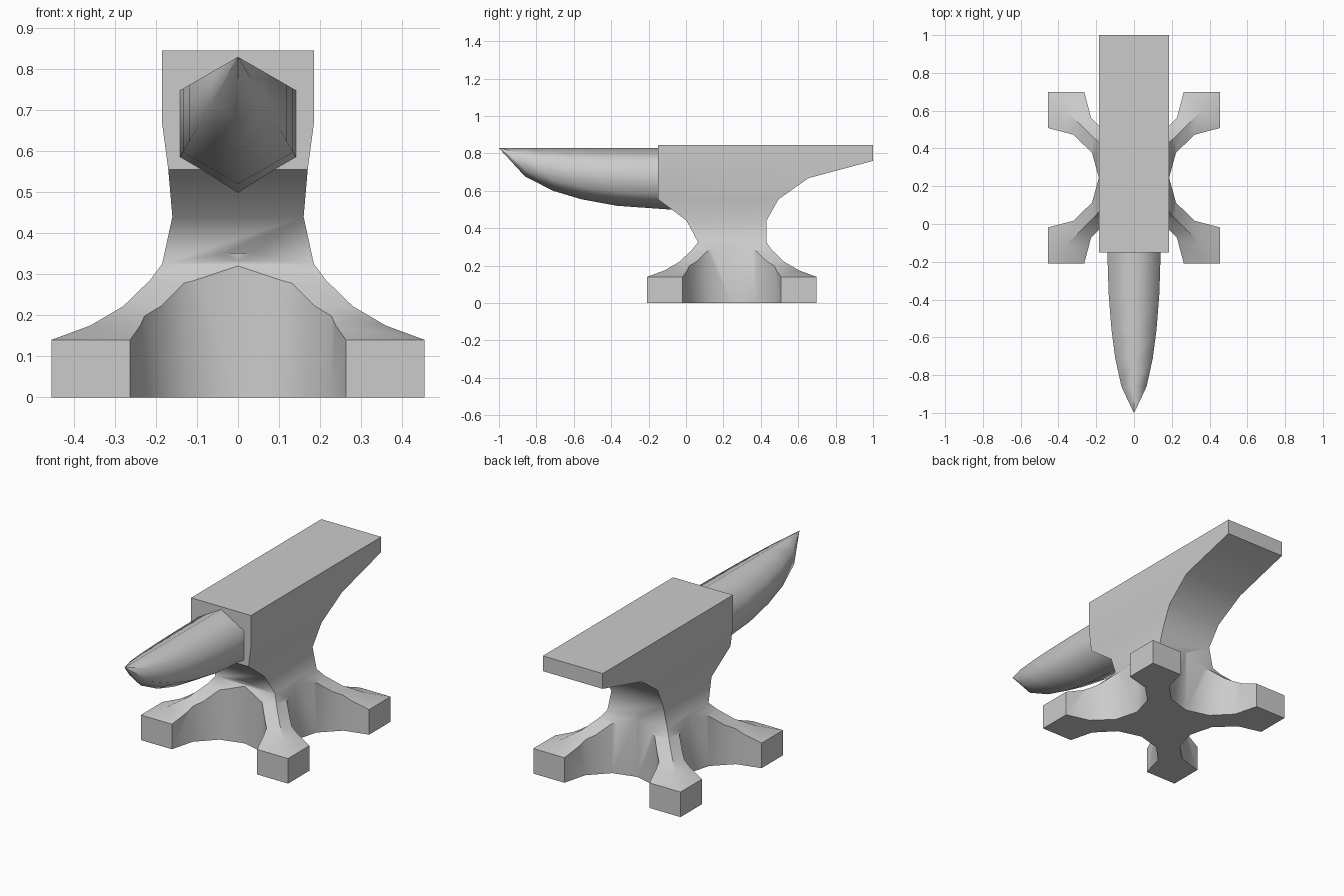
import bpy, bmesh, math

if "Cube" in bpy.data.objects:
    bpy.data.objects.remove(bpy.data.objects["Cube"], do_unlink=True)

# One plain grey for the whole anvil
grey = bpy.data.materials.new("iron grey")
grey.use_nodes = True
colour = (0.6, 0.6, 0.6, 1)
grey.diffuse_color = colour
grey.node_tree.nodes["Principled BSDF"].inputs["Base Color"].default_value = colour


def make_object(name, bm):
    bmesh.ops.recalc_face_normals(bm, faces=bm.faces)
    mesh = bpy.data.meshes.new(name)
    bm.to_mesh(mesh)
    bm.free()
    mesh.materials.append(grey)
    obj = bpy.data.objects.new(name, mesh)
    bpy.context.collection.objects.link(obj)
    return obj


def loft(name, rings):
    """Skin a list of rings with equal point counts and cap both ends."""
    bm = bmesh.new()
    loops = [[bm.verts.new(p) for p in ring] for ring in rings]
    n = len(loops[0])
    for a, b in zip(loops, loops[1:]):
        for i in range(n):
            j = (i + 1) % n
            bm.faces.new((a[i], a[j], b[j], b[i]))
    bm.faces.new(loops[0])
    bm.faces.new(loops[-1])
    return make_object(name, bm)


# Body: rectangular sections from the flared base up to the face block
half_x, front, back = 0.455, -0.208, 0.698
mid = (front + back) / 2
sections = [(z, half_x - inset, front + inset, back - inset) for z, inset in
            ((0, 0), (0.14, 0), (0.175, 0.095), (0.222, 0.175), (0.285, 0.24))]
neck_z, step_z = 0.325, 0.555
sections += [
    (neck_z, 0.185, 0.065, 0.43),
    (0.44, 0.16, 0.003, 0.43),
    (step_z, 0.17, -0.15, 0.495),
    (0.668, 0.185, -0.15, 0.655),
    (0.76, 0.185, -0.15, 1.0),
    (0.845, 0.185, -0.15, 1.0),
]
body = loft("anvil_body", [
    [(-x, y0, z), (x, y0, z), (x, y1, z), (-x, y1, z)] for z, x, y0, y1 in sections])

# Four upright arches cut between the feet
deep, wide = 0.269, 0.263
for cx, cy, rx, ry in ((half_x, mid, deep, wide), (-half_x, mid, deep, wide),
                       (0, front, wide, deep), (0, back, wide, deep)):
    bm = bmesh.new()
    bmesh.ops.create_cone(bm, cap_ends=True, segments=12, radius1=1, radius2=1, depth=0.5)
    bmesh.ops.scale(bm, vec=(rx, ry, 1), verts=bm.verts)
    bmesh.ops.translate(bm, vec=(cx, cy, 0.1), verts=bm.verts)
    cutter = make_object("arch_cutter", bm)
    cutter.hide_render = True
    mod = body.modifiers.new("arch", "BOOLEAN")
    mod.operation = "DIFFERENCE"
    mod.solver = "EXACT"
    mod.object = cutter
    bpy.context.view_layer.objects.active = body
    bpy.ops.object.modifier_apply(modifier=mod.name)
    bpy.data.objects.remove(cutter, do_unlink=True)

# Smooth waist and arches, crisp block and foot edges
bm = bmesh.new()
bm.from_mesh(body.data)
for face in bm.faces:
    face.smooth = True
for edge in bm.edges:
    on_neck = all(abs(v.co.z - neck_z) < 0.002 for v in edge.verts)
    edge.smooth = on_neck or edge.calc_face_angle(0) < math.radians(40)
bm.to_mesh(body.data)
bm.free()

# Horn: hexagonal sections hanging from a level top ridge
horn_top = 0.83
horn_rings = []
for y, radius in ((-1.0, 0.001), (-0.86, 0.077), (-0.71, 0.115), (-0.56, 0.1375),
                  (-0.37, 0.155), (-0.06, 0.166)):
    horn_rings.append([(radius * math.sin(i * math.pi / 3), y,
                        horn_top - radius + radius * math.cos(i * math.pi / 3))
                       for i in range(6)])
horn = loft("horn", horn_rings)
for face in horn.data.polygons:
    face.use_smooth = len(face.vertices) == 4
